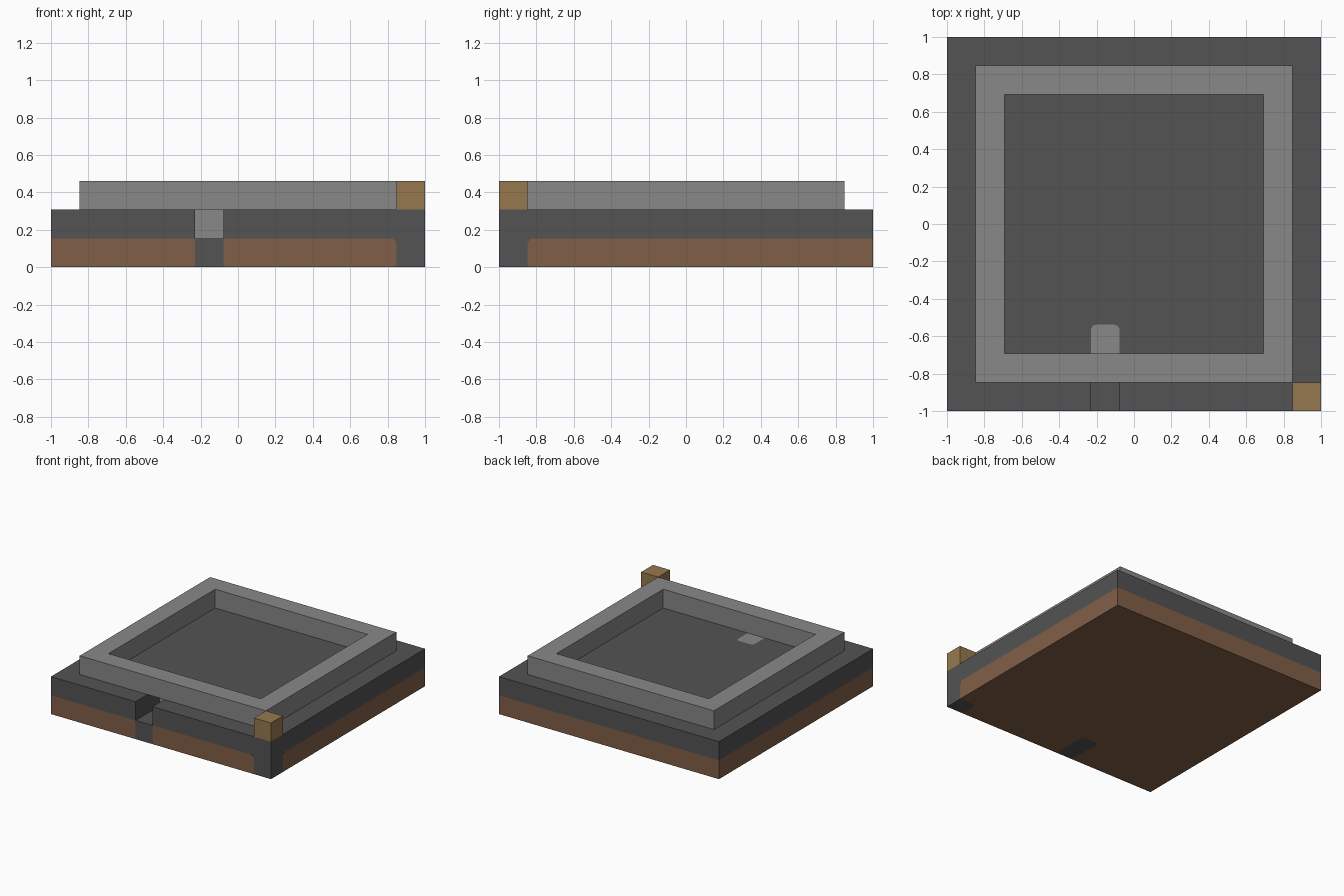
import bpy
import bmesh
from math import cos, sin, pi
from mathutils import Vector

cube = bpy.data.objects.get("Cube")
if cube:
    bpy.data.objects.remove(cube, do_unlink=True)

U = 2 / 13          # one block of the 13 x 13 layout
R = 0.03            # radius of the rounded patch corners
E = 1 - U           # inner edge of the outermost block row
XL, XR = -1 + 5 * U, -1 + 6 * U   # channel sides


def srgb(c):
    c /= 255
    return c / 12.92 if c <= 0.04045 else ((c + 0.055) / 1.055) ** 2.4


def material(name, *rgb):
    m = bpy.data.materials.new(name)
    m.use_nodes = True
    col = [srgb(c) for c in rgb] + [1]
    m.diffuse_color = col
    bsdf = m.node_tree.nodes["Principled BSDF"]
    bsdf.inputs["Base Color"].default_value = col
    bsdf.inputs["Roughness"].default_value = 0.9
    return m


dark = material("dark stone", 83, 83, 83)
light = material("light stone", 136, 136, 136)
earth = material("brown earth", 129, 95, 72)
tan = material("tan wood", 150, 121, 78)


def outline(points):
    """Corner points (x, y) or (x, y, radius) to a 2D outline."""
    out = []
    n = len(points)
    for i, p in enumerate(points):
        c = Vector(p[:2])
        if len(p) == 2:
            out.append(c)
            continue
        a = (Vector(points[i - 1][:2]) - c).normalized() * p[2]
        b = (Vector(points[(i + 1) % n][:2]) - c).normalized() * p[2]
        for k in range(6):
            t = k / 5 * pi / 2
            out.append(c + a * (1 - sin(t)) + b * (1 - cos(t)))
    return out


def prism(name, points, lo, hi, mat, place=lambda a, b, h: (a, b, h)):
    """Extrude an outline from lo to hi; place maps it into the model."""
    bm = bmesh.new()
    base = bm.faces.new([bm.verts.new(place(p[0], p[1], lo)) for p in points])
    ext = bmesh.ops.extrude_face_region(bm, geom=[base])
    shift = Vector(place(0, 0, hi)) - Vector(place(0, 0, lo))
    bmesh.ops.translate(bm, vec=shift,
                        verts=[v for v in ext["geom"] if isinstance(v, bmesh.types.BMVert)])
    bmesh.ops.recalc_face_normals(bm, faces=bm.faces)
    me = bpy.data.meshes.new(name)
    bm.to_mesh(me)
    bm.free()
    me.materials.append(mat)
    ob = bpy.data.objects.new(name, me)
    bpy.context.collection.objects.link(ob)
    return ob


def tongue(y0, y1):
    """Channel strip with a rounded far end."""
    return [(XL, y0), (XL, y1, R), (XR, y1, R), (XR, y0)]


# Earth base, cut out for the channel bed and the corner block
corner = [(E, -1), (E, -E, R), (1, -E)]
prism("earth_base", outline([(-1, -1)] + tongue(-1, -1 + 2 * U) + corner
                            + [(1, 1), (-1, 1)]), 0, U, earth)
prism("channel_bed", outline(tongue(-1, -1 + 2 * U)), 0, U, dark)
prism("corner_block", outline(corner + [(1, -1)]), 0, U, dark)

# Dark deck with the channel, closed at its end by a light block
prism("stone_deck", outline([(-1, -1)] + tongue(-1, -1 + 3 * U)
                            + [(1, -1), (1, 1), (-1, 1)]), U, 2 * U, dark)
prism("channel_end_block", outline(tongue(-1 + 2 * U, -1 + 3 * U)), U, 2 * U, light)

# Thin fillets rounding the earth beside the corner block
fillet = [(E, U)] + outline([(E, U - R), (E, U, R), (E - R, U)])[1:-1]
prism("front_corner_fillet", fillet, -1.001, -0.999, dark,
      lambda a, b, h: (a, h, b))
prism("side_corner_fillet", fillet, 0.999, 1.001, dark,
      lambda a, b, h: (h, -a, b))

# Raised square rim with mitred corners
bm = bmesh.new()
rings = []
for half, z in ((E, 2 * U), (E, 3 * U), (E - U, 3 * U), (E - U, 2 * U)):
    rings.append([bm.verts.new((sx * half, sy * half, z))
                  for sx, sy in ((-1, -1), (1, -1), (1, 1), (-1, 1))])
for i in range(4):
    lower, upper = rings[i], rings[(i + 1) % 4]
    for j in range(4):
        k = (j + 1) % 4
        bm.faces.new((lower[j], lower[k], upper[k], upper[j]))
bmesh.ops.recalc_face_normals(bm, faces=bm.faces)
mesh = bpy.data.meshes.new("raised_rim")
bm.to_mesh(mesh)
bm.free()
mesh.materials.append(light)
bpy.context.collection.objects.link(bpy.data.objects.new("raised_rim", mesh))

# Wooden post on the front corner
prism("corner_post", [(E, -1), (1, -1), (1, -E), (E, -E)], 2 * U, 3 * U, tan)
